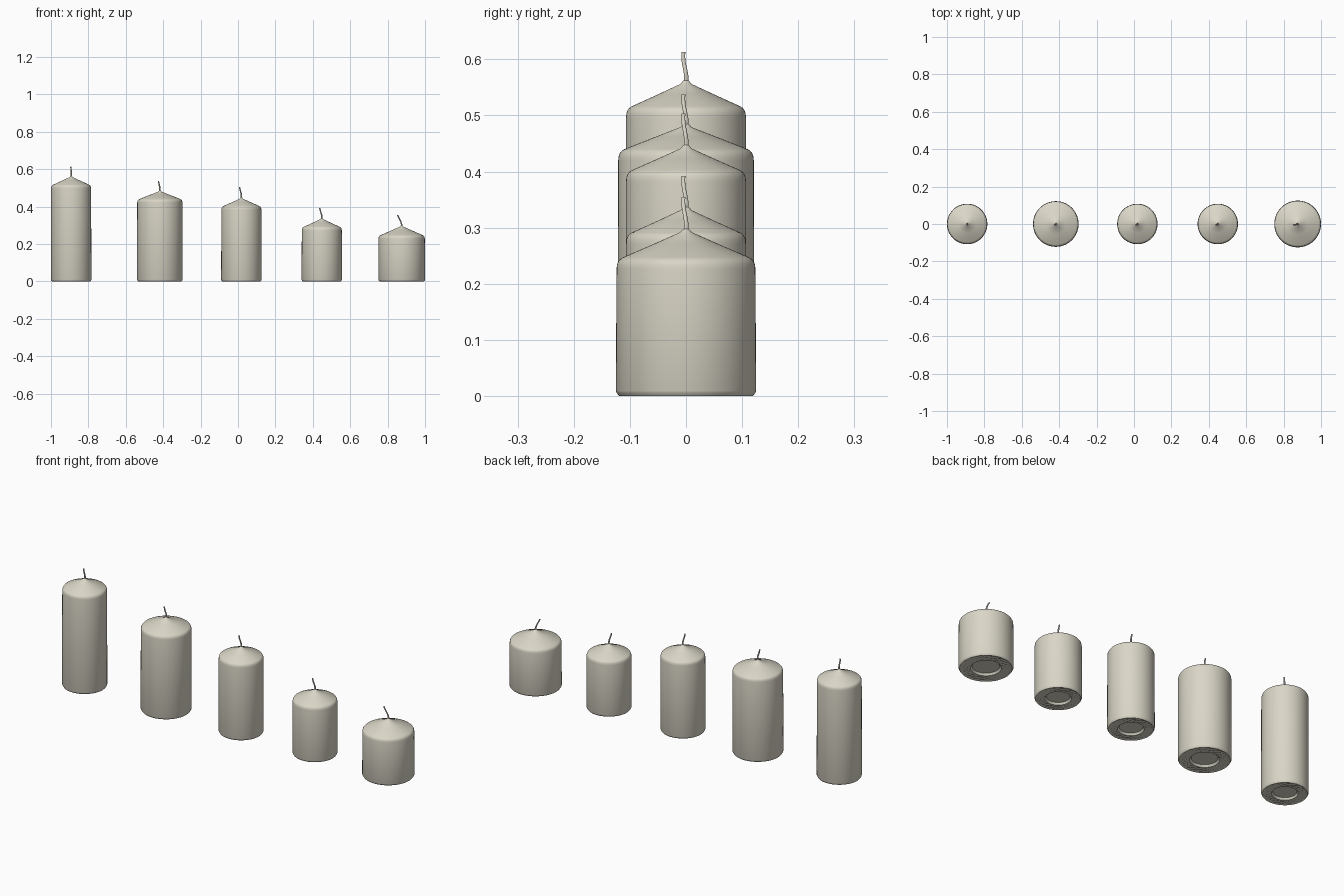
import bpy, bmesh, math
from mathutils import Vector

if "Cube" in bpy.data.objects:
    bpy.data.objects.remove(bpy.data.objects["Cube"])

SEG = 64
wax = bpy.data.materials.new("ivory_wax")
wax.diffuse_color = (0.70, 0.67, 0.57, 1)
wax.use_nodes = True
wax.node_tree.nodes["Principled BSDF"].inputs["Base Color"].default_value = wax.diffuse_color


def finish(bm, name, loc, angle):
    bmesh.ops.recalc_face_normals(bm, faces=bm.faces[:])
    me = bpy.data.meshes.new(name)
    bm.to_mesh(me)
    bm.free()
    me.materials.append(wax)
    ob = bpy.data.objects.new(name, me)
    ob.location = loc
    bpy.context.collection.objects.link(ob)
    bpy.ops.object.select_all(action='DESELECT')
    bpy.context.view_layer.objects.active = ob
    ob.select_set(True)
    bpy.ops.object.shade_smooth_by_angle(angle=math.radians(angle))
    return ob


def skin(bm, rings):
    for a, b in zip(rings, rings[1:]):
        n = len(a)
        for i in range(n):
            j = (i + 1) % n
            bm.faces.new((a[i], a[j], b[j], b[i]))
    bm.faces.new(rings[0])
    bm.faces.new(rings[-1])


def candle_body(name, x, r, wall, peak):
    """Lathed candle: recessed, knurled base, straight wall, rounded shoulder, cone top."""
    # radius, height, knurl phase (None = plain ring)
    prof = [(0.50 * r, 0.012, None), (0.56 * r, 0.002, None)]
    for k in range(5):
        prof.append(((0.61 + 0.075 * k) * r, 0.0, k % 2))
    prof += [(0.955 * r, 0.0, None), (r * 0.985, 0.005, None), (r, 0.009, None),
             (r * 0.99, wall - 0.002, None)]
    # rounded shoulder ending tangent to the cone
    shoulder_r, shoulder_z = 0.90 * r, wall + 0.018
    for t in (0.25, 0.5, 0.75, 1.0):
        p0, p1, p2 = (0.99 * r, wall), (0.985 * r, wall + 0.013), (shoulder_r, shoulder_z)
        q = [(1 - t) ** 2 * a + 2 * t * (1 - t) * b + t * t * c for a, b, c in zip(p0, p1, p2)]
        prof.append((q[0], q[1], None))
    rise = peak - shoulder_z
    prof += [(shoulder_r * 0.5, shoulder_z + rise * 0.48, None),
             (0.010, peak - 0.006, None), (0.005, peak, None)]
    bm = bmesh.new()
    rings = []
    for rad, z, phase in prof:
        ring = []
        for i in range(SEG):
            a = 2 * math.pi * i / SEG
            dz = 0.004 if phase is not None and (i // 2 + phase) % 2 else 0
            ring.append(bm.verts.new((rad * math.cos(a), rad * math.sin(a), z + dz)))
        rings.append(ring)
    skin(bm, rings)
    finish(bm, name, (x, 0, 0), 35)


def wick(name, x, peak, top, lean):
    """Thin bent tube following a gentle S curve."""
    bm = bmesh.new()
    rings = []
    h = top - peak + 0.008
    for k in range(11):
        t = k / 10
        c = Vector((lean * t ** 1.6 + 0.0015 * math.sin(5 * t),
                    -0.004 * t + 0.0015 * math.sin(6 * t), h * t))
        rad = 0.0042 - 0.0008 * t
        rings.append([bm.verts.new(c + Vector((rad * math.cos(a), rad * math.sin(a), 0)))
                      for a in [2 * math.pi * i / 10 for i in range(10)]])
    skin(bm, rings)
    finish(bm, name, (x, 0, peak - 0.008), 50)


# x, radius, wall height, cone peak, wick top, wick lean
candles = [
    (-0.892, 0.108, 0.498, 0.562, 0.613, 0.000),
    (-0.418, 0.122, 0.422, 0.485, 0.537, -0.006),
    (0.018, 0.108, 0.384, 0.447, 0.503, -0.008),
    (0.448, 0.108, 0.273, 0.337, 0.392, -0.010),
    (0.875, 0.125, 0.229, 0.298, 0.355, -0.021),
]
for n, (x, r, wall, peak, top, lean) in enumerate(candles, 1):
    candle_body(f"candle_{n}", x, r, wall, peak)
    wick(f"wick_{n}", x, peak, top, lean)
